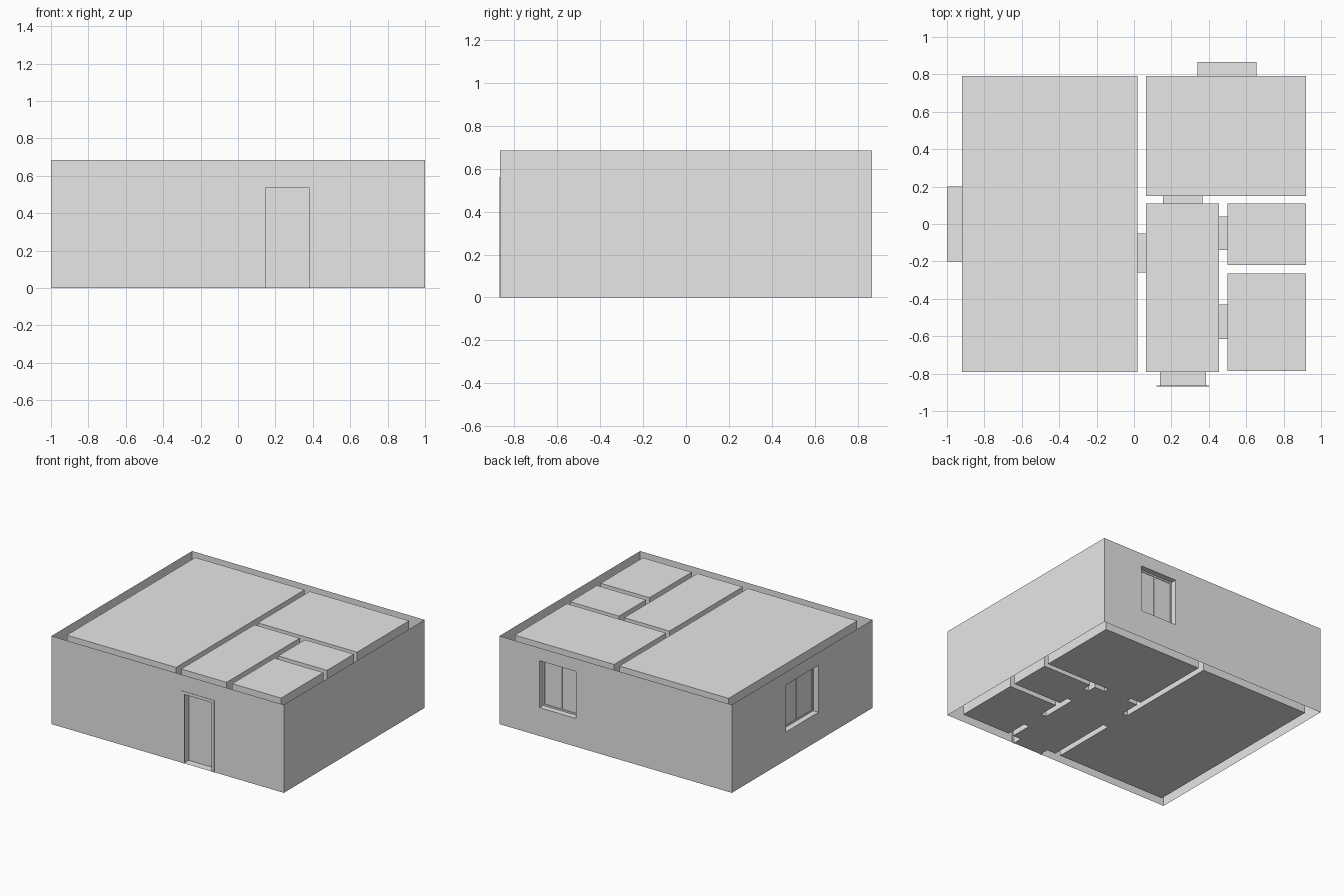
import bpy, bmesh

if "Cube" in bpy.data.objects:
    bpy.data.objects.remove(bpy.data.objects["Cube"])

H = 0.685            # wall height
X0, X1, Y0, Y1 = -1.0, 1.0, -0.865, 0.865

plaster = bpy.data.materials.new("light_grey_plaster")
plaster.diffuse_color = (0.8, 0.8, 0.8, 1)
plaster.use_nodes = True
plaster.node_tree.nodes["Principled BSDF"].inputs["Base Color"].default_value = plaster.diffuse_color


def finish(bm, name):
    bmesh.ops.remove_doubles(bm, verts=bm.verts, dist=0.0005)
    me = bpy.data.meshes.new(name)
    bm.to_mesh(me)
    bm.free()
    me.materials.append(plaster)
    ob = bpy.data.objects.new(name, me)
    bpy.context.collection.objects.link(ob)


def rect(bm, axis, c, u0, u1, v0, v1, flip=False):
    """Rectangle on the plane axis = c; u, v are the other two axes in order."""
    if u1 - u0 < 1e-4 or v1 - v0 < 1e-4:
        return
    pts = []
    for u, v in ((u0, v0), (u1, v0), (u1, v1), (u0, v1)):
        p = [u, v]
        p.insert(axis, c)
        pts.append(bm.verts.new(p))
    bm.faces.new(pts[::-1] if flip else pts)


def wall(bm, axis, c, u0, u1, flip):
    """Upright sheet with every opening that reaches this plane left out."""
    u = u0
    holes = [o for o in openings if o[1] == axis and c in o[2:4]
             and o[4] >= u0 and o[5] <= u1]
    for _, _, _, _, a, b, z0, z1 in sorted(holes, key=lambda o: o[4]):
        rect(bm, axis, c, u, a, 0, H, flip)
        rect(bm, axis, c, a, b, 0, z0, flip)
        rect(bm, axis, c, a, b, z1, H, flip)
        u = b
    rect(bm, axis, c, u, u1, 0, H, flip)


def four_walls(bm, x0, x1, y0, y1):
    wall(bm, 0, x0, y0, y1, True)
    wall(bm, 0, x1, y0, y1, False)
    wall(bm, 1, y0, x0, x1, False)
    wall(bm, 1, y1, x0, x1, True)


def box(bm, lo, hi):
    res = bmesh.ops.create_cube(bm, size=1)
    for v in res["verts"]:
        v.co = [(l + h) / 2 + k * (h - l) for l, h, k in zip(lo, hi, v.co)]


def slab(bm, axis, c0, c1, u0, u1, z0, z1):
    """Box lying in a wall of the given axis."""
    if axis == 0:
        box(bm, (c0, u0, z0), (c1, u1, z1))
    else:
        box(bm, (u0, c0, z0), (u1, c1, z1))


# name, wall axis, first plane, second plane, along from, to, bottom, top
DOOR = 0.54
openings = [
    ("front_door", 1, Y0, -0.79, 0.14, 0.385, 0, DOOR),
    ("back_window", 1, 0.79, Y1, 0.34, 0.655, 0.22, 0.585),
    ("left_window", 0, X0, -0.92, -0.20, 0.20, 0.22, 0.585),
    ("living_doorway", 0, 0.02, 0.065, -0.26, -0.05, 0, DOOR),
    ("bedroom_doorway", 1, 0.11, 0.15, 0.155, 0.365, 0, DOOR),
    ("bath_doorway", 0, 0.455, 0.50, -0.14, 0.04, 0, DOOR),
    ("study_doorway", 0, 0.455, 0.50, -0.615, -0.43, 0, DOOR),
]
rooms = {
    "living_room": (-0.92, 0.02, -0.79, 0.79),
    "bedroom": (0.065, 0.92, 0.15, 0.79),
    "hall": (0.065, 0.455, -0.79, 0.11),
    "bathroom": (0.50, 0.92, -0.22, 0.11),
    "study": (0.50, 0.92, -0.785, -0.265),
}

# outer facade, open at top and bottom
bm = bmesh.new()
four_walls(bm, X0, X1, Y0, Y1)
finish(bm, "outer_walls")

# closed room volumes with floor and ceiling
for name, (x0, x1, y0, y1) in rooms.items():
    bm = bmesh.new()
    four_walls(bm, x0, x1, y0, y1)
    rect(bm, 2, 0, x0, x1, y0, y1, True)
    rect(bm, 2, H, x0, x1, y0, y1)
    finish(bm, name)

# lining of every opening: two jambs, sill and lintel
for name, axis, c0, c1, a, b, z0, z1 in openings:
    bm = bmesh.new()
    for e, flip in ((a, True), (b, False)):
        rect(bm, 1 - axis, e, c0, c1, z0, z1, flip)
    for z, flip in ((z0, True), (z1, False)):
        if axis == 0:
            rect(bm, 2, z, c0, c1, a, b, flip)
        else:
            rect(bm, 2, z, a, b, c0, c1, flip)
    finish(bm, name + "_reveal")

# windows: slim frame, centre post and two panes set back in the wall
for name, axis, c0, c1, a, b, z0, z1 in openings[1:3]:
    out, sign = (c1, -1) if c1 == Y1 else (c0, 1)
    f0, f1 = sorted((out + sign * 0.045, out + sign * 0.065))
    p0, p1 = sorted((out + sign * 0.05, out + sign * 0.06))
    m, t = (a + b) / 2, 0.012
    bm = bmesh.new()
    for u0, u1 in ((a, a + t), (m - t / 2, m + t / 2), (b - t, b)):
        slab(bm, axis, f0, f1, u0, u1, z0, z1)
    for w0, w1 in ((z0, z0 + t), (z1 - t, z1)):
        slab(bm, axis, f0, f1, a, b, w0, w1)
    finish(bm, name + "_frame")
    bm = bmesh.new()
    slab(bm, axis, p0, p1, a + t, m - t / 2, z0 + t, z1 - t)
    slab(bm, axis, p0, p1, m + t / 2, b - t, z0 + t, z1 - t)
    finish(bm, name + "_panes")

# front door leaf and the thin trim around it
bm = bmesh.new()
box(bm, (0.14, -0.805, 0.0), (0.385, -0.79, DOOR))
finish(bm, "front_door_leaf")
bm = bmesh.new()
box(bm, (0.12, Y0 - 0.003, 0), (0.146, Y0 + 0.002, 0.56))
box(bm, (0.379, Y0 - 0.003, 0), (0.402, Y0 + 0.002, 0.56))
box(bm, (0.146, Y0 - 0.003, 0.537), (0.379, Y0 + 0.002, 0.56))
finish(bm, "front_door_trim")
